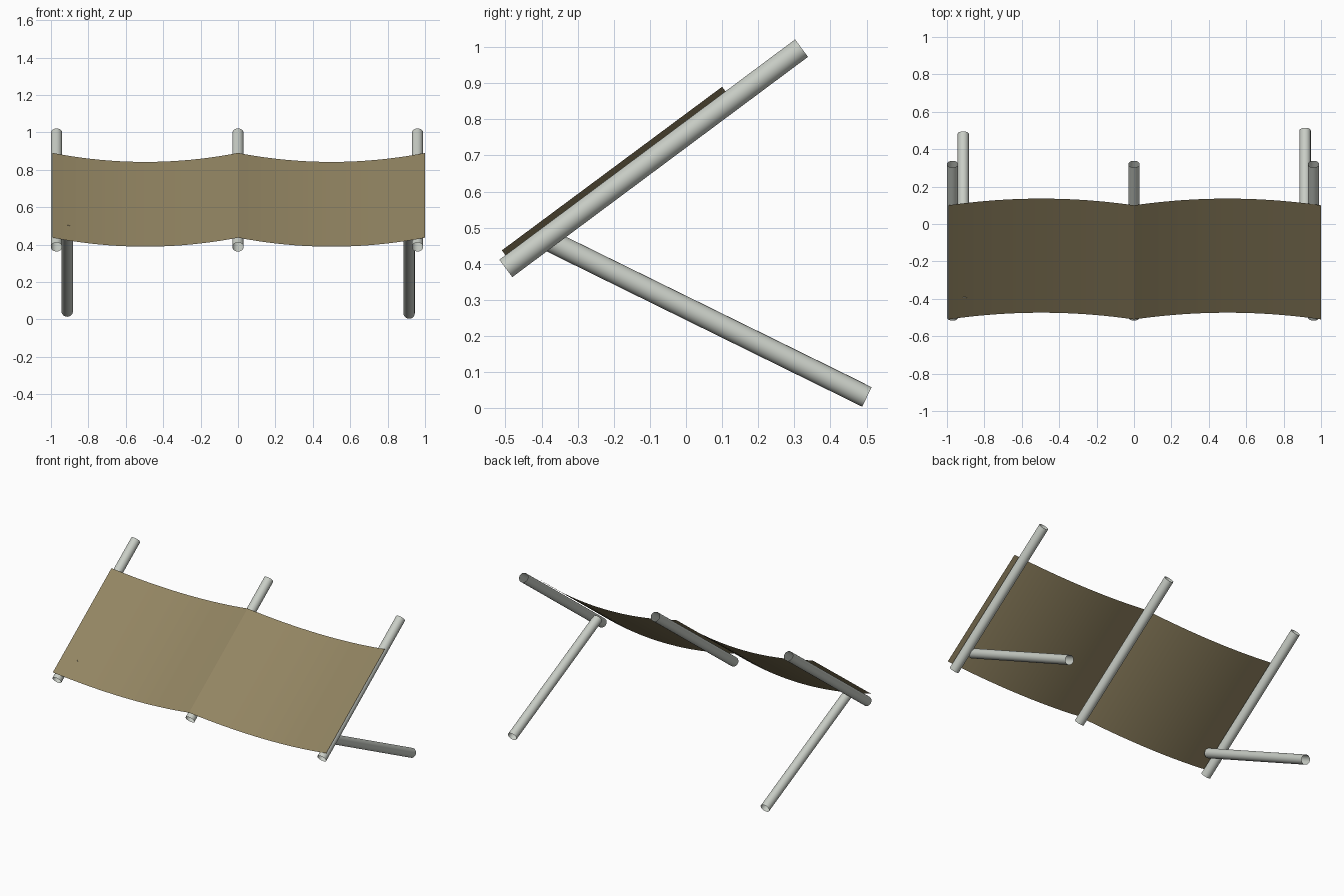
import bpy, bmesh, math
from mathutils import Vector

if "Cube" in bpy.data.objects:
    bpy.data.objects.remove(bpy.data.objects["Cube"])


def material(name, rgb):
    m = bpy.data.materials.new(name)
    m.diffuse_color = (*rgb, 1)
    m.use_nodes = True
    m.node_tree.nodes["Principled BSDF"].inputs["Base Color"].default_value = m.diffuse_color
    return m


METAL = material("pale grey metal", (0.58, 0.61, 0.56))
CLOTH = material("khaki canvas", (0.285, 0.23, 0.12))


def finish(bm, name, mat):
    me = bpy.data.meshes.new(name)
    bm.to_mesh(me)
    bm.free()
    me.materials.append(mat)
    for p in me.polygons:
        p.use_smooth = True
    ob = bpy.data.objects.new(name, me)
    bpy.context.collection.objects.link(ob)
    return ob


def tube(name, a, b, r):
    """Open-ended pole from a to b."""
    a, b = Vector(a), Vector(b)
    bm = bmesh.new()
    bmesh.ops.create_cone(bm, cap_ends=False, segments=32, radius1=r, radius2=r,
                          depth=(b - a).length)
    q = Vector((0, 0, 1)).rotation_difference(b - a)
    for v in bm.verts:
        v.co = q @ v.co + (a + b) / 2
    finish(bm, name, METAL)


# three sloping rails
for name, x in (("left_rail", -0.97), ("middle_rail", 0.0), ("right_rail", 0.96)):
    tube(name, (x, -0.499, 0.387), (x, 0.320, 0.997), 0.03)

# two support legs, the left one set slightly higher
tube("right_leg", (0.915, -0.387, 0.468), (0.915, 0.501, 0.031), 0.03)
tube("left_leg", (-0.913, -0.405, 0.477), (-0.913, 0.482, 0.041), 0.03)

# canvas sheet sagging in two bays between the rails
low, high = Vector((0, -0.510, 0.437)), Vector((0, 0.100, 0.890))
down = Vector((0, 0.597, -0.802))
bm = bmesh.new()
N = 20
rows = []
for i in range(2 * N + 1):
    t = (i % N) / N
    sag = 0.06 * 4 * t * (1 - t)
    x = -0.992 + 0.992 * i / N if i <= N else (i - N) / N
    off = Vector((x, 0, 0)) + down * sag
    rows.append([bm.verts.new(p + off) for p in (low, high)])
for (a, b), (c, d) in zip(rows, rows[1:]):
    bm.faces.new((a, c, d, b))
# keep the crease over the middle rail crisp
for e in bm.edges:
    if e.verts[0] in rows[N] and e.verts[1] in rows[N]:
        e.smooth = False
finish(bm, "canvas_sheet", CLOTH)
